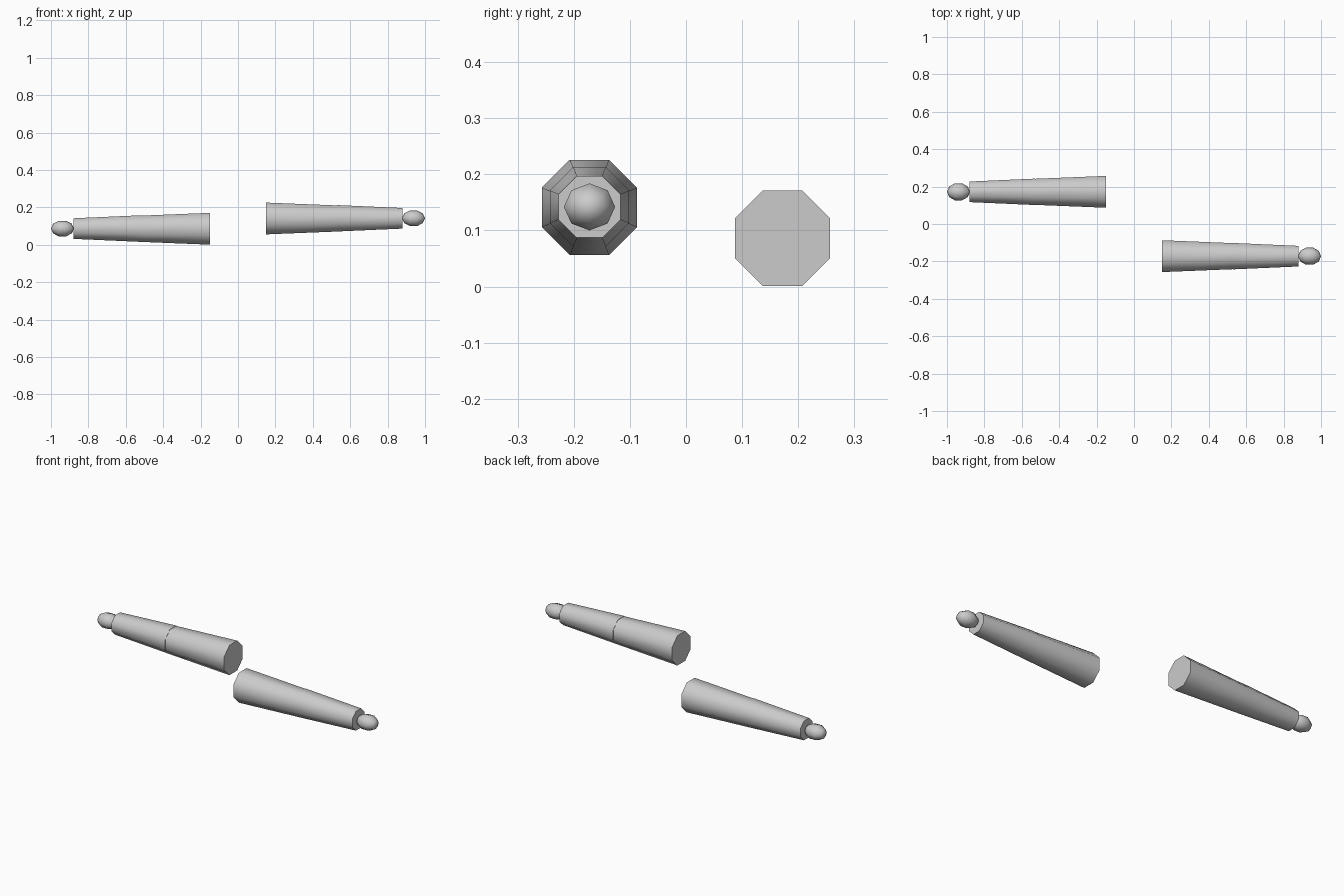
import bpy, math

if "Cube" in bpy.data.objects:
    bpy.data.objects.remove(bpy.data.objects["Cube"])

grey = bpy.data.materials.new("light_grey")
grey.diffuse_color = (0.6, 0.6, 0.6, 1)
grey.use_nodes = True
grey.node_tree.nodes["Principled BSDF"].inputs["Base Color"].default_value = grey.diffuse_color
APOTHEM = math.cos(math.pi / 8)


def finish(obj, name):
    obj.name = name
    obj.data.materials.append(grey)
    bpy.ops.object.transform_apply(location=False, rotation=True, scale=True)
    bpy.ops.object.shade_smooth_by_angle(angle=math.radians(50))


def tapered_segment(name, side, x0, x1, r0, r1, y, z):
    """Octagonal tube along x with flat top; r0 and r1 are half widths."""
    bpy.ops.mesh.primitive_cone_add(
        vertices=8, radius1=r0 / APOTHEM, radius2=r1 / APOTHEM, depth=x1 - x0)
    obj = bpy.context.object
    # turn the octagon so that its flats face up and sideways
    for v in obj.data.vertices:
        a = math.atan2(v.co.y, v.co.x)
        r = math.hypot(v.co.x, v.co.y)
        k = (math.floor(a / (math.pi / 4) + 0.25) + 0.5) * math.pi / 4
        v.co.x, v.co.y = r * math.cos(k), r * math.sin(k)
    obj.rotation_euler = (0, side * math.pi / 2, 0)
    obj.location = (side * (x0 + x1) / 2, y, z)
    finish(obj, name)


def hand(name, side, y, z):
    """Low-poly ellipsoid with its poles along x."""
    bpy.ops.mesh.primitive_uv_sphere_add(segments=8, ring_count=5, radius=1)
    obj = bpy.context.object
    obj.scale = (0.044, 0.048, 0.0615)
    obj.rotation_euler = (0, side * math.pi / 2, 0)
    obj.location = (side * 0.9385, y, z)
    finish(obj, name)


# two arms, offset from each other in depth and height
for label, side, y, z in (("right", 1, -0.172, 0.141), ("left", -1, 0.172, 0.086)):
    tapered_segment(label + "_upper_arm", side, 0.15, 0.535, 0.085, 0.0695, y, z)
    tapered_segment(label + "_forearm", side, 0.53, 0.88, 0.0705, 0.055, y, z + 0.001)
    hand(label + "_hand", side, y, z + 0.001)
